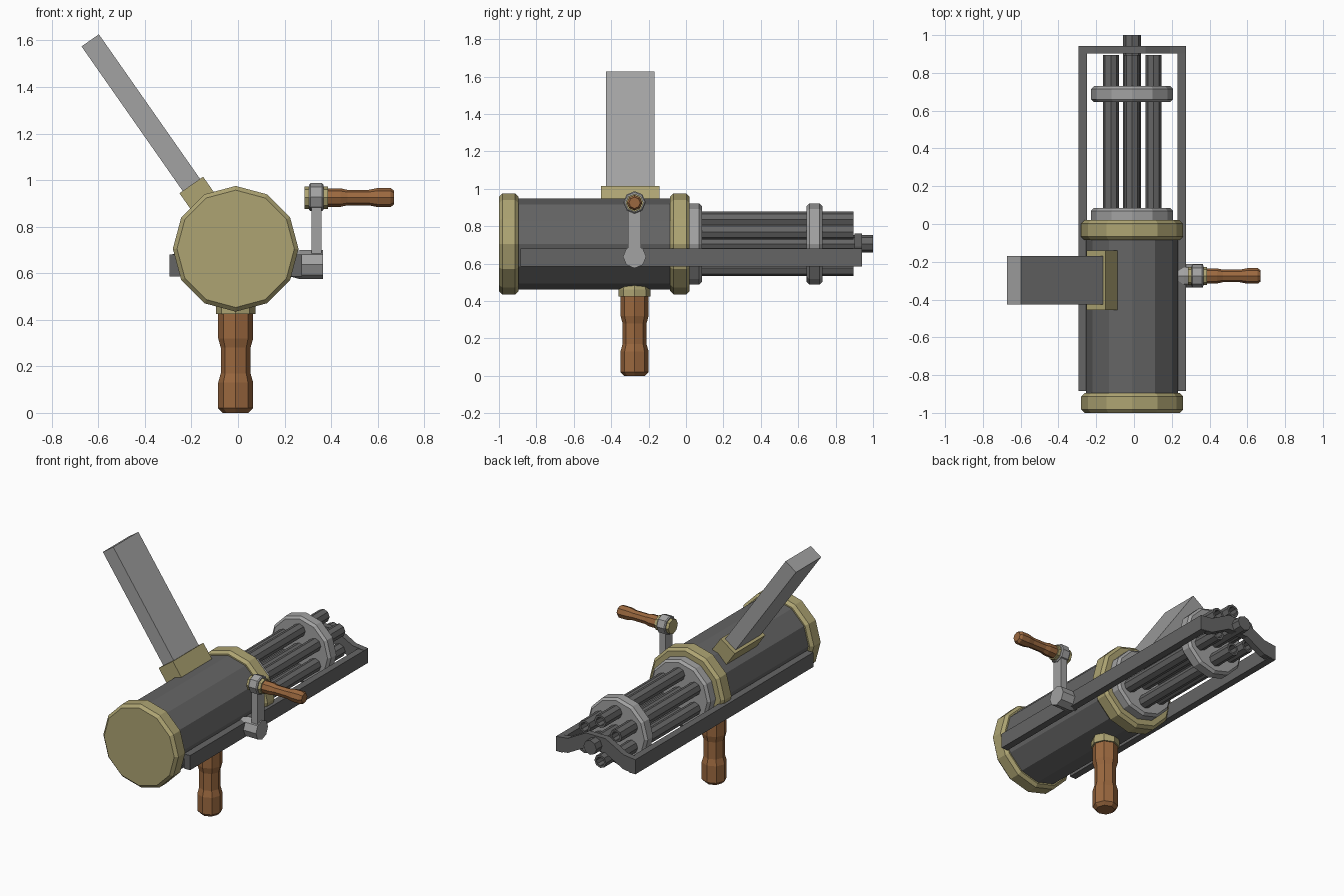
import bpy, bmesh
from math import cos, sin, pi, radians
from mathutils import Matrix, Vector

if "Cube" in bpy.data.objects:
    bpy.data.objects.remove(bpy.data.objects["Cube"])

CX, CZ, HY = -0.01, 0.705, -0.275   # barrel axis, handle/crank station


def material(name, rgb):
    m = bpy.data.materials.new(name)
    m.diffuse_color = (*rgb, 1)
    m.use_nodes = True
    m.node_tree.nodes["Principled BSDF"].inputs["Base Color"].default_value = m.diffuse_color
    return m


BRASS = material("brass", (0.42, 0.37, 0.17))
WOOD = material("wood", (0.33, 0.14, 0.05))
DARK = material("dark_steel", (0.13, 0.13, 0.13))
STEEL = material("steel", (0.36, 0.36, 0.36))


def finish(name, bm, mat):
    bmesh.ops.recalc_face_normals(bm, faces=bm.faces[:])
    me = bpy.data.meshes.new(name)
    bm.to_mesh(me)
    bm.free()
    me.materials.append(mat)
    ob = bpy.data.objects.new(name, me)
    bpy.context.collection.objects.link(ob)
    return ob


def lathe(name, profile, axis, centre, sides, mat):
    """Spin (radius, position) pairs about an axis; ends are capped."""
    bm = bmesh.new()
    rings = []
    for r, t in profile:
        ring = []
        for i in range(sides):
            a = 2 * pi * i / sides
            c, s = r * cos(a), r * sin(a)
            p = {'X': (t, c, s), 'Y': (c, t, s), 'Z': (c, s, t)}[axis]
            ring.append(bm.verts.new(Vector(p) + Vector(centre)))
        rings.append(ring)
    for a, b in zip(rings, rings[1:]):
        for i in range(sides):
            j = (i + 1) % sides
            bm.faces.new((a[i], a[j], b[j], b[i]))
    bm.faces.new(rings[0])
    bm.faces.new(rings[-1])
    return finish(name, bm, mat)


def disc(r, a, b, bevel):
    return [(r - bevel, a), (r, a + bevel), (r, b - bevel), (r - bevel, b)]


def box(name, lo, hi, mat, matrix=Matrix()):
    lo, hi = Vector(lo), Vector(hi)
    bm = bmesh.new()
    m = matrix @ Matrix.Translation((lo + hi) / 2) @ Matrix.Diagonal((*(hi - lo), 1))
    bmesh.ops.create_cube(bm, size=1, matrix=m)
    return finish(name, bm, mat)


axis = (CX, 0, CZ)

# Housing and its brass end rings
lathe("housing", [(0.243, -0.92), (0.243, -0.05)], 'Y', axis, 12, DARK)
lathe("rear_cap", disc(0.27, -1.0, -0.895, 0.018), 'Y', axis, 12, BRASS)
lathe("front_collar", disc(0.27, -0.085, 0.02, 0.018), 'Y', axis, 12, BRASS)

# Barrel plates, central shaft and six hollow barrels
lathe("barrel_base", disc(0.217, 0.0, 0.085, 0.015), 'Y', axis, 12, STEEL)
lathe("barrel_clamp", disc(0.217, 0.645, 0.73, 0.015), 'Y', axis, 12, STEEL)
lathe("shaft", [(0.047, 0.06), (0.047, 1.0)], 'Y', axis, 8, DARK)
for i in range(6):
    a = radians(30 + 60 * i)
    lathe(f"barrel_{i + 1}",
          [(0.042, 0.06), (0.042, 0.895), (0.028, 0.895), (0.028, 0.75)],
          'Y', (CX + 0.13 * cos(a), 0, CZ + 0.13 * sin(a)), 8, DARK)

# Side rails and the arched front bar
for side, s in (("left", -1), ("right", 1)):
    x0, x1 = sorted((CX + s * 0.24, CX + s * 0.285))
    box(f"rail_{side}", (x0, -0.885, 0.585), (x1, 0.94, 0.68), DARK)
bm = bmesh.new()
half = [(0.285, 0), (0.2, 0.01), (0.07, 0.08)]
line = [(-x, h) for x, h in half] + [(x, h) for x, h in reversed(half)]
outline = [(x, 0.585 + h) for x, h in line] + [(x, 0.68 + h) for x, h in reversed(line)]
face = bm.faces.new([bm.verts.new((CX + x, 0.902, z)) for x, z in outline])
ext = bmesh.ops.extrude_face_region(bm, geom=[face], use_keep_orig=True)
bmesh.ops.translate(bm, vec=(0, 0.04, 0),
                    verts=[v for v in ext['geom'] if isinstance(v, bmesh.types.BMVert)])
finish("front_bar", bm, DARK)

# Lower grip
lathe("grip", [(0.055, 0.0), (0.075, 0.02), (0.075, 0.13), (0.064, 0.17),
               (0.064, 0.28), (0.075, 0.32), (0.075, 0.44)],
      'Z', (CX, HY, 0), 8, WOOD)
lathe("grip_collar", [(0.085, 0.425), (0.085, 0.46), (0.07, 0.5)],
      'Z', (CX, HY, 0), 8, BRASS)

# Side crank
lathe("crank_hub", [(0.05, 0.22), (0.062, 0.265), (0.062, 0.365)],
      'X', (0, HY, 0.637), 8, STEEL)
box("crank_arm", (0.315, HY - 0.035, 0.637), (0.358, HY + 0.035, 0.925), STEEL)
lathe("crank_eye", disc(0.06, 0.305, 0.367, 0.006), 'X', (0, HY, 0.927), 8, STEEL)
lathe("crank_pin", [(0.048, 0.285), (0.048, 0.387)], 'X', (0, HY, 0.925), 8, BRASS)
lathe("crank_handle", [(0.04, 0.38), (0.04, 0.44), (0.033, 0.47), (0.033, 0.56),
                       (0.041, 0.6), (0.041, 0.655), (0.03, 0.67)],
      'X', (0, HY, 0.925), 8, WOOD)

# Slanted magazine and its brass socket
tilt = Matrix.Translation((CX, -0.298, CZ)) @ Matrix.Rotation(radians(-35), 4, 'Y')
box("magazine", (-0.044, -0.129, 0.25), (0.047, 0.129, 1.092), STEEL, tilt)
box("magazine_socket", (-0.061, -0.157, 0.2), (0.063, 0.157, 0.334), BRASS, tilt)
